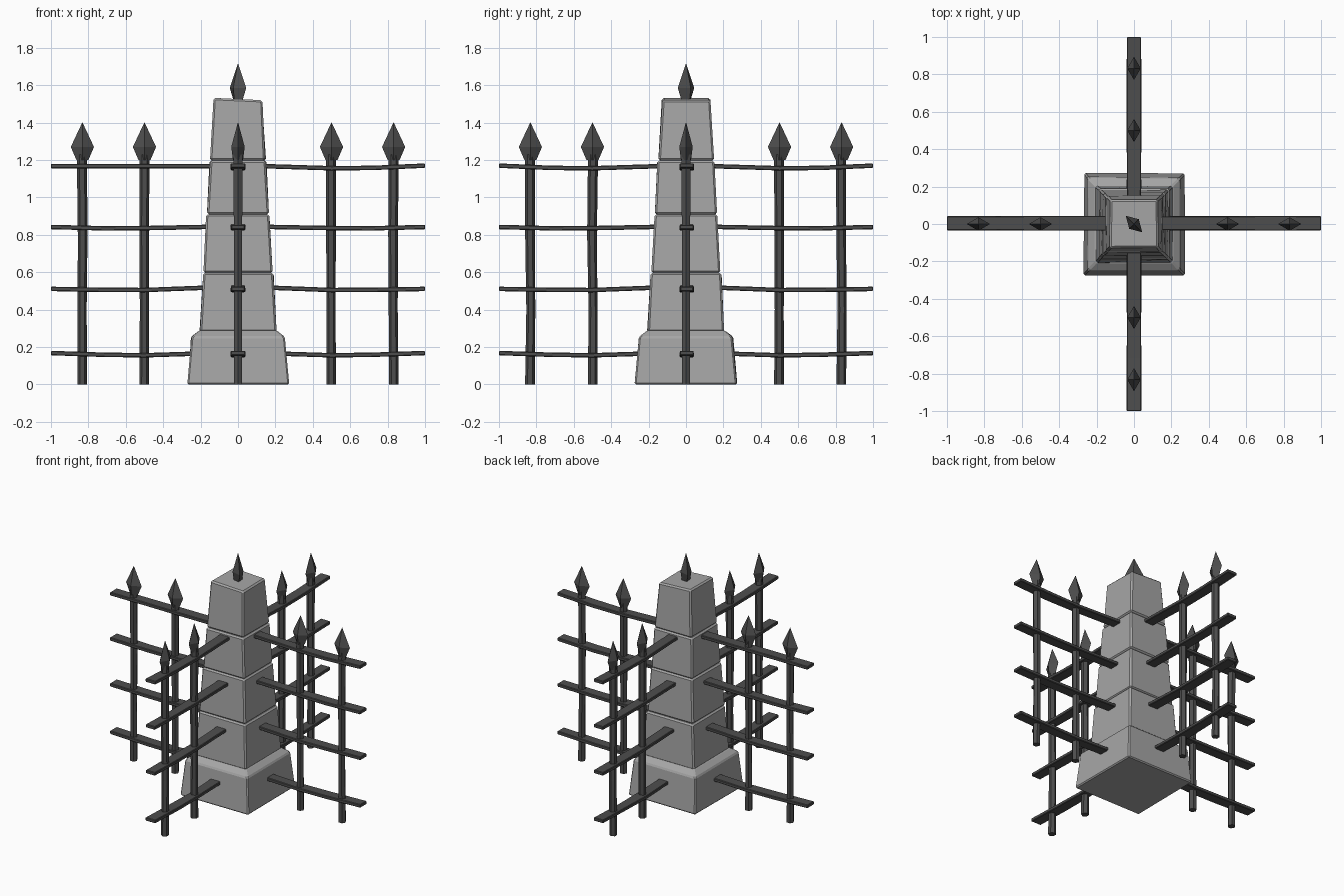
import bpy, bmesh, random
from math import cos, sin, pi
from mathutils import Matrix, Vector

if "Cube" in bpy.data.objects:
    bpy.data.objects.remove(bpy.data.objects["Cube"])

random.seed(4)


def material(name, v):
    m = bpy.data.materials.new(name)
    m.diffuse_color = (v, v, v, 1)
    m.use_nodes = True
    m.node_tree.nodes["Principled BSDF"].inputs["Base Color"].default_value = m.diffuse_color
    return m


STONE = material("stone", 0.38)
IRON = material("iron", 0.075)


def loft(name, rings, mat, matrix=Matrix(), bevel=0):
    """Skin equal-sized rings of points, capping both ends."""
    bm = bmesh.new()
    vs = [[bm.verts.new(matrix @ Vector(p)) for p in r] for r in rings]
    n = len(vs[0])
    for a, b in zip(vs, vs[1:]):
        for i in range(n):
            bm.faces.new((a[i], a[(i + 1) % n], b[(i + 1) % n], b[i]))
    bm.faces.new(vs[0])
    bm.faces.new(vs[-1])
    bmesh.ops.recalc_face_normals(bm, faces=bm.faces)
    me = bpy.data.meshes.new(name)
    bm.to_mesh(me)
    bm.free()
    me.materials.append(mat)
    ob = bpy.data.objects.new(name, me)
    bpy.context.collection.objects.link(ob)
    if bevel:
        mod = ob.modifiers.new("worn_edges", "BEVEL")
        mod.width = bevel
        mod.segments = 1
    return ob


def square(h, z, jit=0.0, cx=0.0, slope=0.0):
    return [(cx + sx * h + random.uniform(-jit, jit),
             sy * h + random.uniform(-jit, jit),
             z - slope * sx)
            for sx, sy in ((-1, -1), (1, -1), (1, 1), (-1, 1))]


def ring(rx, ry, z, n, cx=0.0):
    return [(cx + rx * cos(2 * pi * i / n), ry * sin(2 * pi * i / n), z)
            for i in range(n)]


def spear_head(name, x, z, matrix):
    # four-sided pointed finial, wide in local x and thin in local y
    loft(name, [ring(0.032, 0.027, z, 4, x), ring(0.062, 0.036, z + 0.07, 4, x),
                ring(0.001, 0.001, z + 0.2, 4, x)], IRON, matrix)


# Stone plinth with chamfered top
loft("plinth", [square(0.272, 0, 0.004, 0.003), square(0.25, 0.255, 0.003),
                square(0.205, 0.29)], STONE, bevel=0.008)

# Stacked tapering stone blocks
levels = [(0.28, 0.206), (0.597, 0.185), (0.91, 0.165), (1.197, 0.148), (1.526, 0.125)]
for i, ((z0, h0), (z1, h1)) in enumerate(zip(levels, levels[1:])):
    top = i == 3
    loft(f"pillar_block_{i + 1}",
         [square(h0, z0, 0.003), square(h1 + 0.003, z1, 0.003, slope=0.006 if top else 0)],
         STONE, bevel=0.01)

# Finial on the pillar, turned diagonally
spear_head("pillar_finial", 0, 1.515, Matrix.Rotation(-pi / 4, 4, "Z"))

# Rails: (start inside the pillar, (x, z) heights along the arm)
rails = [(0.22, (0.165, 0.156, 0.159, 0.168)),
         (0.16, (0.518, 0.505, 0.506, 0.511)),
         (0.14, (0.843, 0.836, 0.835, 0.842)),
         (0.12, (1.168, 1.156, 1.158, 1.170))]

# Four identical fence arms around the pillar
for arm, side in enumerate(("right", "back", "left", "front")):
    turn = Matrix.Rotation(arm * pi / 2, 4, "Z")
    off = (0.004, 0, -0.004, 0)[arm]
    for k, (start, heights) in enumerate(rails):
        rings = []
        for x, z in zip((start, 0.5, 0.72, 1.0), heights):
            if side == "left" and k == 3:
                z = 1.168
            w = 0.038 + random.uniform(-0.002, 0.002)
            t = 0.012
            rings.append([(x, off - w, z - t), (x, off + w, z - t),
                          (x, off + w, z + t), (x, off - w, z + t)])
        loft(f"{side}_rail_{k + 1}", rings, IRON, turn, bevel=0.004)
    for k, x in enumerate((0.5, 0.832)):
        # slightly crooked post and its spear tip
        path = [(0, 0.026), (0.4, 0.024), (0.8, 0.026), (1.23, 0.027)]
        rings = [ring(r, r, z, 6, x + random.uniform(-0.003, 0.003)) for z, r in path]
        loft(f"{side}_post_{k + 1}", rings, IRON, turn)
        spear_head(f"{side}_spear_tip_{k + 1}", x, 1.2, turn)
